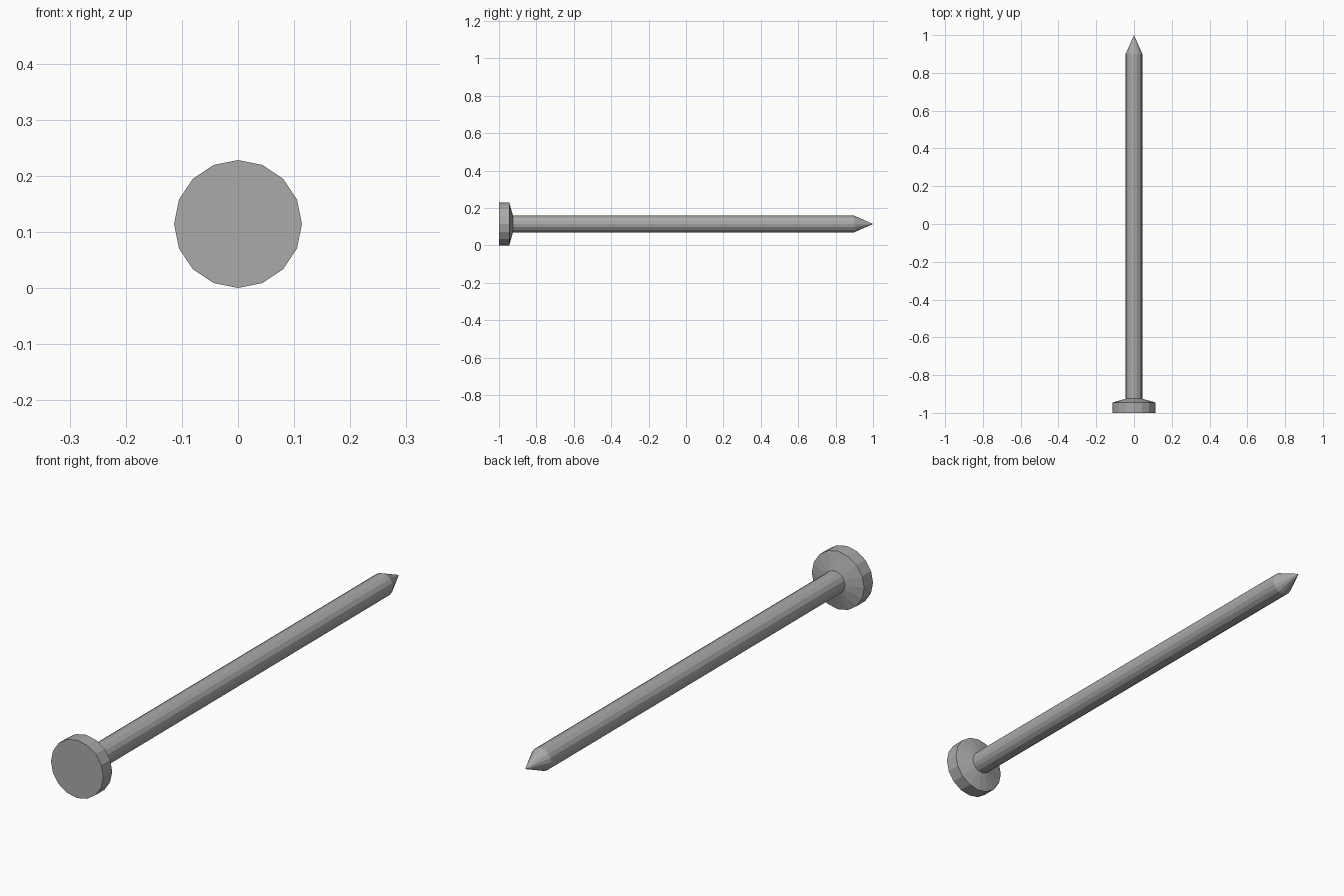
import bpy, bmesh
from math import sin, cos, tau

if "Cube" in bpy.data.objects:
    bpy.data.objects.remove(bpy.data.objects["Cube"])

SIDES = 16
CENTRE_Z = 0.114

# Lathe profile along y: (y, radius) for head rim, underside cone, shaft
PROFILE = [(-1.0, 0.114), (-0.945, 0.114), (-0.925, 0.0445), (0.9, 0.0445)]

bm = bmesh.new()


def ring(y, r):
    return [bm.verts.new((r * sin(tau * i / SIDES), y, CENTRE_Z + r * cos(tau * i / SIDES)))
            for i in range(SIDES)]


rings = [ring(y, r) for y, r in PROFILE]

# Flat head face
bm.faces.new(rings[0])

# Head rim, underside cone and shaft walls
for a, b in zip(rings, rings[1:]):
    for i in range(SIDES):
        j = (i + 1) % SIDES
        bm.faces.new((a[i], a[j], b[j], b[i]))

# Pointed tip
tip = bm.verts.new((0, 1.0, CENTRE_Z))
for i in range(SIDES):
    bm.faces.new((rings[-1][i], rings[-1][(i + 1) % SIDES], tip))

bmesh.ops.recalc_face_normals(bm, faces=bm.faces[:])
mesh = bpy.data.meshes.new("nail")
bm.to_mesh(mesh)
bm.free()

# Dark steel colour
steel = bpy.data.materials.new("dark_steel")
steel.diffuse_color = (0.4, 0.4, 0.4, 1)
steel.use_nodes = True
steel.node_tree.nodes["Principled BSDF"].inputs["Base Color"].default_value = steel.diffuse_color
mesh.materials.append(steel)
bpy.context.collection.objects.link(bpy.data.objects.new("nail", mesh))
